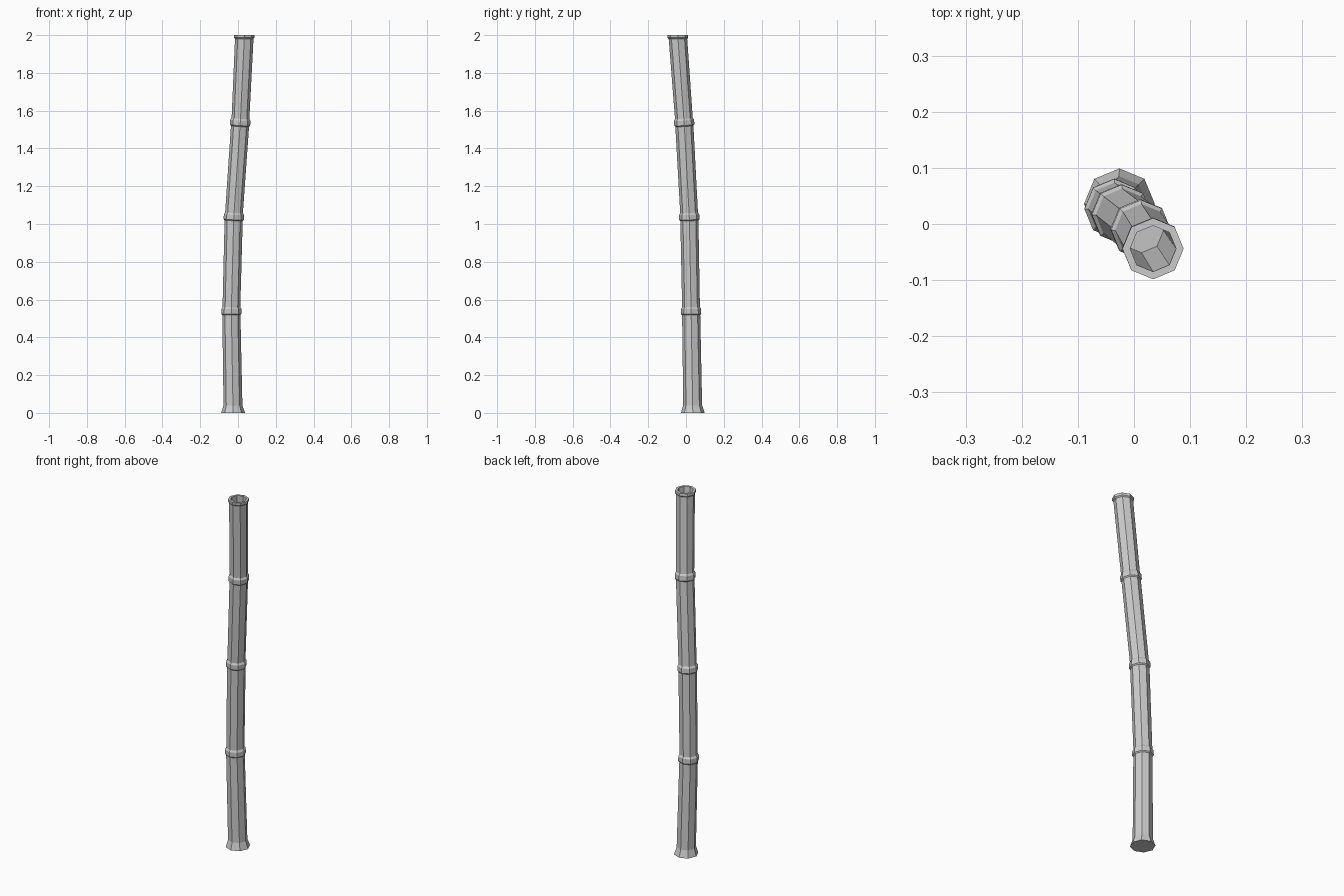
import bpy, bmesh, math
from mathutils import Vector

if "Cube" in bpy.data.objects:
    bpy.data.objects.remove(bpy.data.objects["Cube"])

SIDES = 8

# Bend points of the cane: base, three nodes, tip
path = [Vector(p) for p in [(-0.026, 0.036, 0.0), (-0.035, 0.027, 0.54),
                            (-0.022, 0.017, 1.04), (0.012, -0.010, 1.54),
                            (0.034, -0.044, 2.0)]]
UP = Vector((0, 0, 1))


def ring(bm, centre, axis, radius):
    turn = UP.rotation_difference(axis)
    return [bm.verts.new(centre + turn @ Vector((radius * math.cos(a), radius * math.sin(a), 0)))
            for a in (2 * math.pi * i / SIDES for i in range(SIDES))]


def loft(name, sections):
    """Skin octagon sections in order and cap both ends."""
    bm = bmesh.new()
    rings = [ring(bm, *s) for s in sections]
    for a, b in zip(rings, rings[1:]):
        for i in range(SIDES):
            j = (i + 1) % SIDES
            bm.faces.new((a[i], a[j], b[j], b[i]))
    bm.faces.new(rings[0][::-1])
    bm.faces.new(rings[-1])
    bmesh.ops.recalc_face_normals(bm, faces=bm.faces[:])
    mesh = bpy.data.meshes.new(name)
    bm.to_mesh(mesh)
    bm.free()
    obj = bpy.data.objects.new(name, mesh)
    bpy.context.collection.objects.link(obj)
    return obj


dirs = [(b - a).normalized() for a, b in zip(path, path[1:])]

# Flared foot
sections = [(path[0], UP, 0.063), (path[0] + dirs[0] * 0.04, UP, 0.050)]

# Raised collar at each node
for node, below, above in zip(path[1:-1], dirs, dirs[1:]):
    mean = (below + above).normalized()
    for offset, radius in [(-0.022, 0.048), (-0.016, 0.0535), (0.010, 0.0535), (0.020, 0.047)]:
        sections.append((node + mean * offset, mean, radius))

# Rim and hollow end reaching down to the last node
tip, last = path[-1], dirs[-1]
sections += [(tip - last * 0.020, UP, 0.049), (tip - last * 0.014, UP, 0.0545),
             (tip, UP, 0.0545), (tip, UP, 0.041),
             (path[-2] + last * 0.03, last, 0.039)]
loft("bamboo_cane", sections)
